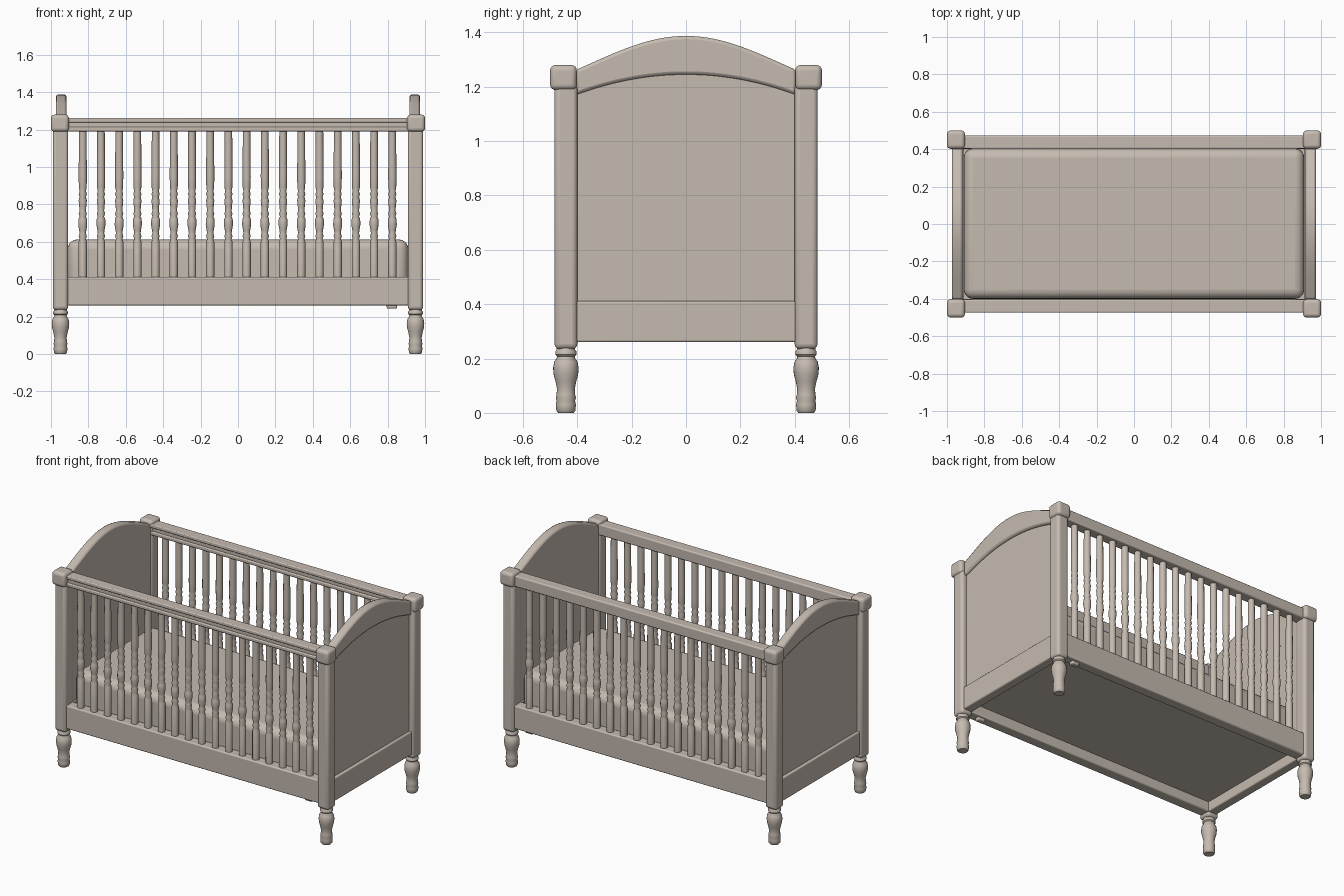
import bpy, bmesh, math

if "Cube" in bpy.data.objects:
    bpy.data.objects.remove(bpy.data.objects["Cube"], do_unlink=True)

paint = bpy.data.materials.new("warm_grey_paint")
paint.use_nodes = True
COLOUR = (0.56, 0.495, 0.435, 1)
paint.diffuse_color = COLOUR
paint.node_tree.nodes["Principled BSDF"].inputs["Base Color"].default_value = COLOUR


def finish(name, bm, bevel=0.0, segments=3):
    """Turn a bmesh into a smooth-shaded painted object."""
    bmesh.ops.recalc_face_normals(bm, faces=bm.faces)
    mesh = bpy.data.meshes.new(name)
    bm.to_mesh(mesh)
    bm.free()
    mesh.materials.append(paint)
    obj = bpy.data.objects.new(name, mesh)
    bpy.context.collection.objects.link(obj)
    if bevel:
        mod = obj.modifiers.new("soft_edges", "BEVEL")
        mod.width, mod.segments = bevel, segments
        mod.limit_method = "ANGLE"
        mod.angle_limit = math.radians(50)
    bpy.ops.object.select_all(action="DESELECT")
    obj.select_set(True)
    bpy.context.view_layer.objects.active = obj
    bpy.ops.object.shade_smooth_by_angle(angle=math.radians(40))
    return obj


def box(name, x, y, z, bevel=0.01, segments=3):
    """Box from (low, high) ranges on each axis."""
    bm = bmesh.new()
    bmesh.ops.create_cube(bm, size=1)
    for v in bm.verts:
        v.co = [(lo + hi) / 2 + c * (hi - lo) for c, (lo, hi) in zip(v.co, (x, y, z))]
    return finish(name, bm, bevel, segments)


def lathe(name, profile, x, y, sides=16):
    """Turned part from (radius, height) pairs, capped at both ends."""
    bm = bmesh.new()
    rings = []
    for r, z in profile:
        rings.append([bm.verts.new((x + r * math.cos(a), y + r * math.sin(a), z))
                      for a in (math.tau * i / sides for i in range(sides))])
    for low, high in zip(rings, rings[1:]):
        for i in range(sides):
            j = (i + 1) % sides
            bm.faces.new((low[i], low[j], high[j], high[i]))
    bm.faces.new(rings[0])
    bm.faces.new(rings[-1])
    return finish(name, bm)


def end_plate(name, x, outline, bevel):
    """Extrude a (y, z) outline between two x values."""
    bm = bmesh.new()
    face = bm.faces.new([bm.verts.new((x[0], y, z)) for y, z in outline])
    out = bmesh.ops.extrude_face_region(bm, geom=[face])
    for v in out["geom"]:
        if isinstance(v, bmesh.types.BMVert):
            v.co.x = x[1]
    return finish(name, bm, bevel, 2)


def span(side, lo, hi):
    return tuple(sorted((side * lo, side * hi)))


def crest(y):
    """Height of the arched head and foot ends."""
    t = abs(y) / 0.405
    return 1.262 + 0.125 * (0.9 * math.cos(t * math.pi / 2) + 0.05 * (1 + math.cos(t * math.pi)))


FOOT = [(0.029, 0), (0.035, 0.008), (0.037, 0.03), (0.034, 0.045), (0.037, 0.055),
        (0.034, 0.068), (0.033, 0.09), (0.038, 0.115), (0.045, 0.14), (0.047, 0.165),
        (0.043, 0.188), (0.034, 0.2), (0.033, 0.208), (0.039, 0.214), (0.039, 0.226),
        (0.034, 0.232), (0.034, 0.26)]
SPINDLE = [(0.022, 0.4), (0.022, 0.6), (0.017, 0.615), (0.022, 0.63), (0.017, 0.645),
           (0.019, 0.66), (0.024, 0.69), (0.023, 0.72), (0.017, 0.735), (0.022, 0.75),
           (0.017, 0.765), (0.019, 0.79), (0.022, 0.82), (0.017, 0.84), (0.022, 0.855),
           (0.017, 0.87), (0.021, 0.89), (0.022, 0.95), (0.020, 1.21)]

# Corner posts with caps and turned feet
for sx, end in ((-1, "right"), (1, "left")):
    for sy, face in ((-1, "front"), (1, "back")):
        tag = f"{face}_{end}"
        box(f"{tag}_post", span(sx, 0.908, 0.99), span(sy, 0.4, 0.484), (0.235, 1.21), 0.018)
        box(f"{tag}_post_cap", span(sx, 0.904, 1.0), span(sy, 0.402, 0.5), (1.188, 1.28), 0.02, 4)
        lathe(f"{tag}_foot", FOOT, sx * 0.949, sy * 0.442, 24)

# Long sides: bottom rail, top rail grooved on its forward face, spindles, small bracket
COUNT = 18
for sy, face in ((-1, "front"), (1, "back")):
    low, high = span(sy, 0.403, 0.474)
    box(f"{face}_bottom_rail", (-0.92, 0.92), span(sy, 0.402, 0.472), (0.26, 0.412), 0.008)
    box(f"{face}_top_rail", (-0.92, 0.92), (low + 0.012, high), (1.19, 1.262), 0.008)
    box(f"{face}_top_rail_upper_lip", (-0.92, 0.92), (low, high - 0.01), (1.238, 1.262), 0.006)
    box(f"{face}_top_rail_lower_lip", (-0.92, 0.92), (low, high - 0.01), (1.19, 1.214), 0.006)
    box(f"{face}_bracket", (0.795, 0.85), span(sy, 0.415, 0.45), (0.242, 0.27), 0.008)
    for i in range(COUNT):
        lathe(f"{face}_spindle_{i + 1}", SPINDLE, -0.83 + 1.655 * i / (COUNT - 1), sy * 0.437, 12)

# Ends: bottom rail, panel flush inside, and arched crest rail
ys = [-0.405 + 0.81 * i / 32 for i in range(33)]
top = [(y, crest(y)) for y in ys]
under = [(y, 1.245 - 0.075 * (y / 0.405) ** 2) for y in reversed(ys)]
for sx, end in ((-1, "right"), (1, "left")):
    box(f"{end}_end_bottom_rail", span(sx, 0.912, 0.974), (-0.41, 0.41), (0.26, 0.412), 0.008)
    end_plate(f"{end}_end_crest", span(sx, 0.916, 0.974), top + under, 0.012)
    panel = [(-0.405, 0.4)] + [(y, crest(y) - 0.02) for y in ys] + [(0.405, 0.4)]
    end_plate(f"{end}_end_panel", span(sx, 0.916, 0.956), panel, 0)

# Mattress with rounded corners, on its base board
box("mattress", (-0.91, 0.91), (-0.4, 0.404), (0.34, 0.612), 0.05, 5)
box("base_board", (-0.915, 0.915), (-0.405, 0.405), (0.325, 0.36), 0)
